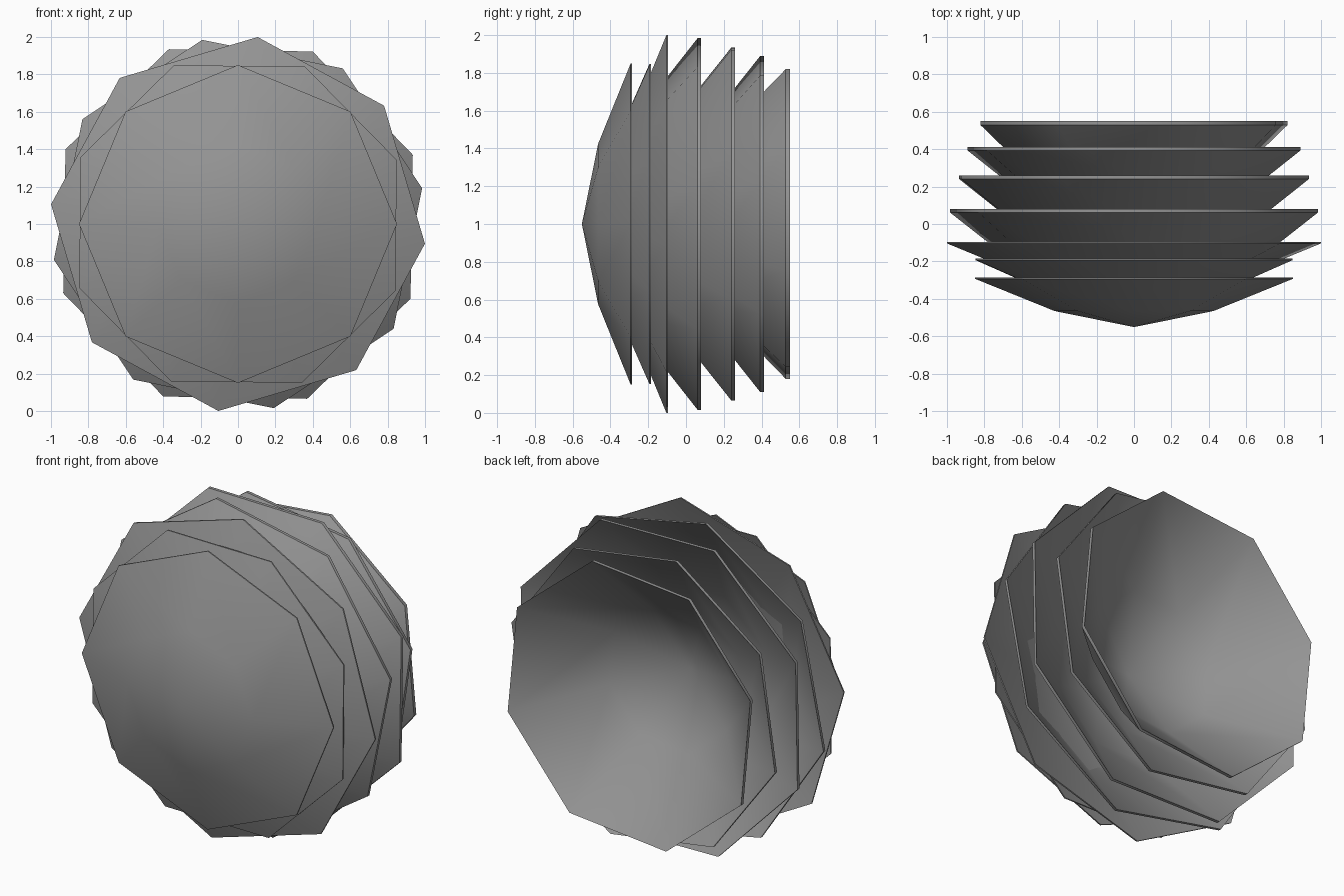
import bpy, bmesh
from math import sin, cos, radians, pi

if "Cube" in bpy.data.objects:
    bpy.data.objects.remove(bpy.data.objects["Cube"])

SIDES = 8
grey = bpy.data.materials.new("dark_grey")
grey.diffuse_color = (0.3, 0.3, 0.3, 1)
grey.use_nodes = True
grey.node_tree.nodes["Principled BSDF"].inputs["Base Color"].default_value = grey.diffuse_color


def shell(name, radius, turn, back, slope, wall):
    """Eight-sided shallow bowl, opening toward +y, with a thin wall."""
    rim = back - wall
    ring = rim - slope * radius / 2          # half-radius ring
    apex = ring - slope * radius / 4         # flatter middle
    bm = bmesh.new()

    def loop(r, y):
        return [bm.verts.new((r * cos(radians(turn) + 2 * pi * i / SIDES), y,
                              1 + r * sin(radians(turn) + 2 * pi * i / SIDES)))
                for i in range(SIDES)]

    loops = [loop(radius / 2, ring), loop(radius, rim),
             loop(radius, back), loop(radius / 2, ring + wall)]
    tips = [bm.verts.new((0, apex, 1)), bm.verts.new((0, apex + wall, 1))]
    for i in range(SIDES):
        j = (i + 1) % SIDES
        bm.faces.new((tips[0], loops[0][i], loops[0][j]))
        for a, b in zip(loops, loops[1:]):
            bm.faces.new((a[i], b[i], b[j], a[j]))
        bm.faces.new((tips[1], loops[3][j], loops[3][i]))
    bmesh.ops.recalc_face_normals(bm, faces=bm.faces)
    # smooth bowl, sharp along both edges of the rim
    for f in bm.faces:
        f.smooth = True
    for row in loops[1:3]:
        for i in range(SIDES):
            bm.edges.get((row[i], row[(i + 1) % SIDES])).smooth = False
    mesh = bpy.data.meshes.new(name)
    bm.to_mesh(mesh)
    bm.free()
    mesh.materials.append(grey)
    ob = bpy.data.objects.new(name, mesh)
    bpy.context.collection.objects.link(ob)


# Nested shells, front to back: radius, turn, rim y, slope, wall
layers = [
    (0.85, 0, -0.285, 0.405, 0.008),
    (0.915, 22, -0.185, 0.41, 0.008),
    (1.005, -6, -0.095, 0.41, 0.009),
    (1.003, 11, 0.08, 0.77, 0.018),
    (1.005, 21.6, 0.26, 0.74, 0.02),
    (0.917, 14, 0.413, 0.77, 0.02),
    (0.857, 28, 0.55, 0.93, 0.022),
]
for n, spec in enumerate(layers, 1):
    shell(f"shell_{n}", *spec)
